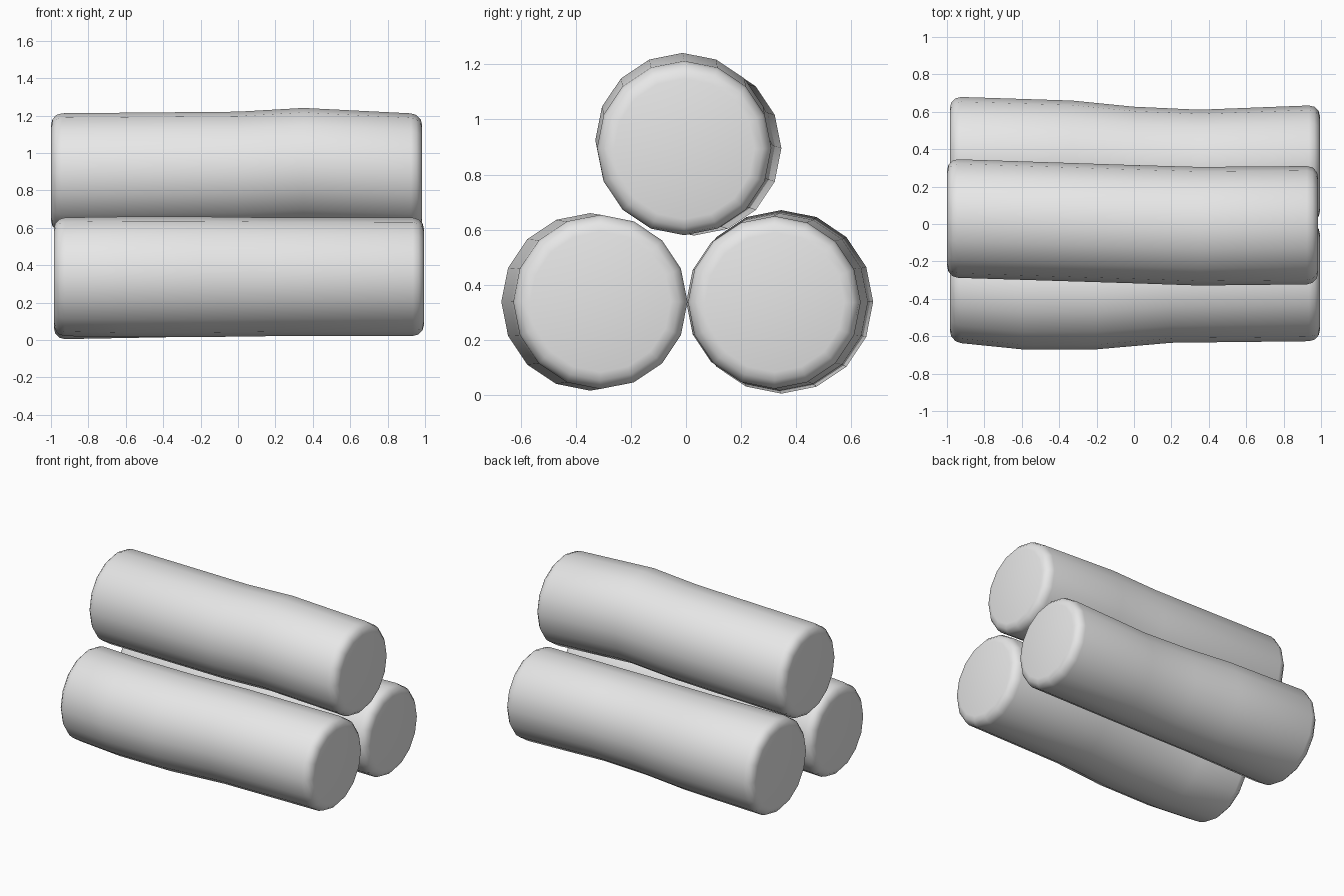
import bpy
import bmesh
from math import sin, cos, pi, radians

SIDES = 16
ROUNDING = 0.06

if "Cube" in bpy.data.objects:
    bpy.data.objects.remove(bpy.data.objects["Cube"], do_unlink=True)

grey = bpy.data.materials.new("light_grey")
grey.use_nodes = True
colour = (0.8, 0.8, 0.8, 1)
grey.diffuse_color = colour
grey.node_tree.nodes["Principled BSDF"].inputs["Base Color"].default_value = colour


def make_log(name, stations):
    """Loft a log through (x, centre y, centre z, radius) and round its ends."""
    bm = bmesh.new()
    rings = []
    for x, cy, cz, r in stations:
        angles = [2 * pi * i / SIDES for i in range(SIDES)]
        rings.append([bm.verts.new((x, cy + r * cos(a), cz + r * sin(a))) for a in angles])
    for low, high in zip(rings, rings[1:]):
        for i in range(SIDES):
            j = (i + 1) % SIDES
            bm.faces.new((low[i], low[j], high[j], high[i]))
    caps = [bm.faces.new(rings[0]), bm.faces.new(rings[-1])]
    bmesh.ops.recalc_face_normals(bm, faces=bm.faces)
    rim = [e for cap in caps for e in cap.edges]
    bmesh.ops.bevel(bm, geom=rim, offset=ROUNDING, segments=3, profile=0.5,
                    affect='EDGES', clamp_overlap=True)
    mesh = bpy.data.meshes.new(name)
    bm.to_mesh(mesh)
    bm.free()
    mesh.materials.append(grey)
    log = bpy.data.objects.new(name, mesh)
    bpy.context.collection.objects.link(log)
    bpy.ops.object.select_all(action='DESELECT')
    log.select_set(True)
    bpy.context.view_layer.objects.active = log
    bpy.ops.object.shade_smooth_by_angle(angle=radians(40))


# Two logs side by side
make_log("front_log", [
    (-0.985, -0.315, 0.338, 0.316),
    (-0.6, -0.348, 0.338, 0.322),
    (-0.2, -0.348, 0.338, 0.322),
    (0.2, -0.318, 0.338, 0.317),
    (0.995, -0.31, 0.338, 0.316),
])
make_log("back_log", [
    (-0.985, 0.347, 0.338, 0.334),
    (-0.33, 0.338, 0.338, 0.322),
    (0.0, 0.316, 0.338, 0.311),
    (0.35, 0.306, 0.337, 0.305),
    (0.995, 0.322, 0.336, 0.314),
])

# Third log resting on top
make_log("top_log", [
    (-1.0, 0.031, 0.895, 0.317),
    (0.0, -0.001, 0.905, 0.316),
    (0.35, -0.012, 0.924, 0.317),
    (0.985, -0.006, 0.893, 0.316),
])
